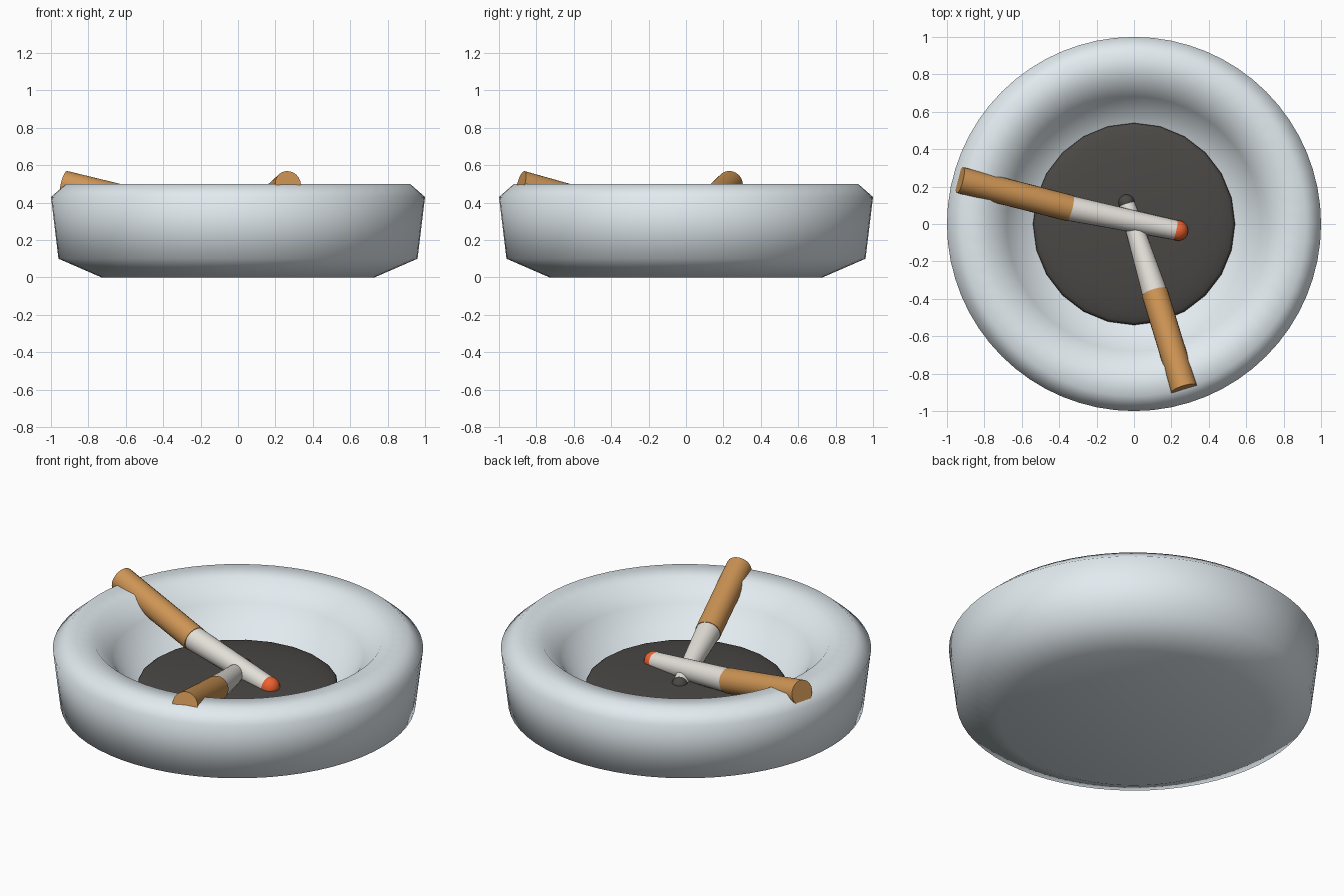
import bpy, bmesh, math
from mathutils import Vector

if "Cube" in bpy.data.objects:
    bpy.data.objects.remove(bpy.data.objects["Cube"])


def material(name, rgb):
    m = bpy.data.materials.new(name)
    m.diffuse_color = (*rgb, 1)
    m.use_nodes = True
    m.node_tree.nodes["Principled BSDF"].inputs["Base Color"].default_value = m.diffuse_color
    return m


GLASS = material("pale_glass", (0.76, 0.83, 0.87))
ASH = material("ash", (0.07, 0.065, 0.06))
FILTER = material("filter_orange", (0.62, 0.30, 0.09))
PAPER = material("paper", (0.78, 0.75, 0.70))
EMBER = material("ember", (0.85, 0.12, 0.03))


def finish(ob, name, mat, angle=None):
    ob.name = name
    ob.data.materials.append(mat)
    for p in ob.data.polygons:
        p.use_smooth = True
    if angle:
        bpy.ops.object.shade_smooth_by_angle(angle=math.radians(angle))
    return ob


def lathe(name, profile, mat, steps=64):
    bm = bmesh.new()
    vs = [bm.verts.new((r, 0, z)) for r, z in profile]
    es = [bm.edges.new(p) for p in zip(vs, vs[1:])]
    bmesh.ops.spin(bm, geom=vs + es, axis=(0, 0, 1), cent=(0, 0, 0),
                   angle=2 * math.pi, steps=steps)
    bmesh.ops.remove_doubles(bm, verts=bm.verts, dist=1e-4)
    bmesh.ops.recalc_face_normals(bm, faces=bm.faces)
    me = bpy.data.meshes.new(name)
    bm.to_mesh(me)
    bm.free()
    ob = bpy.data.objects.new(name, me)
    bpy.context.collection.objects.link(ob)
    return finish(ob, name, mat)


def rod(name, a, b, r1, r2, mat):
    a, b = Vector(a), Vector(b)
    d = b - a
    bpy.ops.mesh.primitive_cone_add(vertices=24, radius1=r1, radius2=r2,
                                    depth=d.length, location=(a + b) / 2)
    ob = bpy.context.object
    ob.rotation_euler = d.to_track_quat('Z', 'Y').to_euler()
    return finish(ob, name, mat, 40)


def ball(name, loc, scale, mat, seg=24):
    bpy.ops.mesh.primitive_uv_sphere_add(segments=seg, ring_count=12, radius=1, location=loc)
    ob = bpy.context.object
    ob.scale = scale
    return finish(ob, name, mat)


# Round dish with a thick rim and a hollow bowl
lathe("dish", [(0, 0), (0.73, 0), (0.96, 0.10), (1.0, 0.43), (0.92, 0.50),
               (0.78, 0.49), (0.68, 0.385), (0.55, 0.20), (0, 0.18)], GLASS)

# Low mound of ash
ball("ash_mound", (0, 0, 0.22), (0.54, 0.54, 0.06), ASH)

# Two cigarettes: filter on the rim, paper tapering into the ash, tip
for side, butt, joint, tip, tip_mat in (
    ("left", (-0.93, 0.235, 0.50), (-0.345, 0.085, 0.358), (0.235, -0.035, 0.275), EMBER),
    ("front", (0.268, -0.882, 0.50), (0.11, -0.365, 0.355), (-0.04, 0.115, 0.265), ASH),
):
    r = 0.055 if tip_mat is EMBER else 0.045
    rod(side + "_filter", butt, joint, 0.071, 0.071, FILTER)
    rod(side + "_paper", joint, tip, 0.068, r - 0.003, PAPER)
    ball(side + "_tip", tip, (r, r, r), tip_mat, 16)
